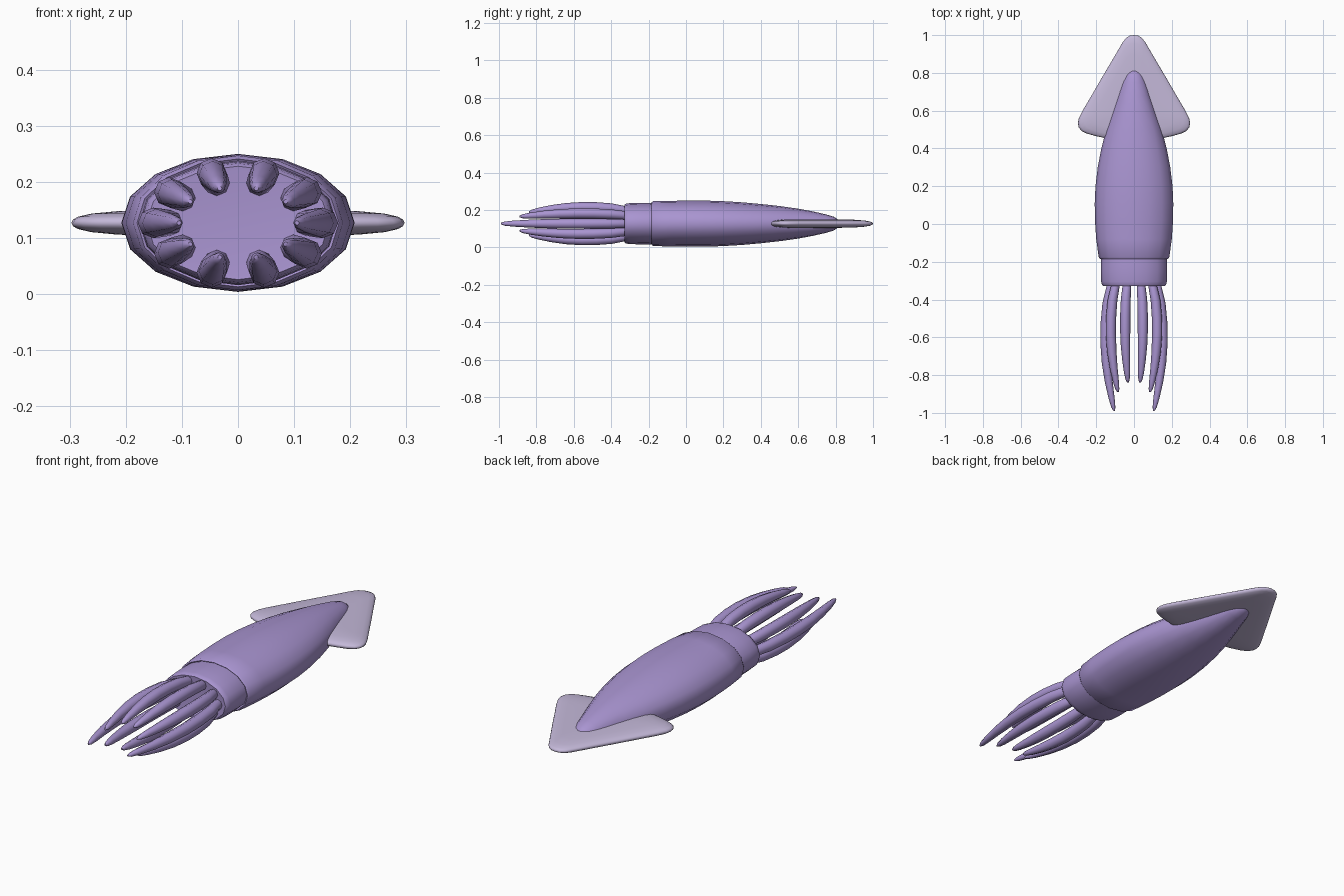
import bpy, bmesh, math
from mathutils import Vector

if "Cube" in bpy.data.objects:
    bpy.data.objects.remove(bpy.data.objects["Cube"])

ZC = 0.127  # height of the long axis


def material(name, rgb):
    m = bpy.data.materials.new(name)
    m.diffuse_color = (*rgb, 1)
    m.use_nodes = True
    m.node_tree.nodes["Principled BSDF"].inputs["Base Color"].default_value = m.diffuse_color
    return m


PURPLE = material("purple skin", (0.40, 0.30, 0.64))
PALE = material("pale fin", (0.55, 0.48, 0.69))


def finish(bm, name, mat, angle=50):
    bmesh.ops.recalc_face_normals(bm, faces=bm.faces)
    me = bpy.data.meshes.new(name)
    bm.to_mesh(me)
    bm.free()
    me.materials.append(mat)
    ob = bpy.data.objects.new(name, me)
    bpy.context.collection.objects.link(ob)
    bpy.ops.object.select_all(action='DESELECT')
    bpy.context.view_layer.objects.active = ob
    ob.select_set(True)
    bpy.ops.object.shade_smooth_by_angle(angle=math.radians(angle))
    return ob


def loft(bm, rings):
    """Skin a list of equal point rings and cap both ends."""
    loops = [[bm.verts.new(p) for p in ring] for ring in rings]
    n = len(loops[0])
    for a, b in zip(loops, loops[1:]):
        for i in range(n):
            j = (i + 1) % n
            bm.faces.new((a[i], a[j], b[j], b[i]))
    bm.faces.new(loops[0])
    bm.faces.new(loops[-1])


def ellipse(x, y, z, rx, rz, n):
    return [Vector((x + rx * math.cos(2 * math.pi * i / n), y,
                    z + rz * math.sin(2 * math.pi * i / n))) for i in range(n)]


def body(name, profile):
    bm = bmesh.new()
    loft(bm, [ellipse(0, y, ZC, rx, rz, 16) for y, rx, rz in profile])
    return finish(bm, name, PURPLE)


# mantle: rows of y, half width, half height
body("mantle", [(-0.178, 0.172, 0.108), (-0.184, 0.180, 0.114), (-0.175, 0.187, 0.120),
                (-0.08, 0.200, 0.122), (0.02, 0.207, 0.123), (0.11, 0.208, 0.123),
                (0.20, 0.204, 0.120), (0.30, 0.192, 0.114), (0.40, 0.173, 0.105),
                (0.50, 0.147, 0.094), (0.60, 0.113, 0.080), (0.68, 0.086, 0.065),
                (0.75, 0.064, 0.049), (0.79, 0.046, 0.037), (0.812, 0.026, 0.022),
                (0.82, 0.006, 0.005)])

# head with softened front rim
body("head", [(-0.328, 0.155, 0.094), (-0.329, 0.163, 0.101), (-0.322, 0.170, 0.106),
              (-0.305, 0.174, 0.109), (-0.25, 0.176, 0.111), (-0.20, 0.175, 0.111),
              (-0.15, 0.170, 0.108)])

# ten arms around the mouth: longest at the sides
# rows of position along the arm, distance from axis, radius
ARM = [(-0.02, 0.78, 0.021), (0.0, 0.81, 0.023), (0.14, 0.94, 0.026), (0.30, 1.0, 0.027),
       (0.45, 1.01, 0.027), (0.62, 0.97, 0.025), (0.77, 0.89, 0.021), (0.90, 0.79, 0.016),
       (0.97, 0.73, 0.011), (1.0, 0.70, 0.004)]
TIPS = [-0.99, -0.89, -0.84]
for k in range(10):
    ang = math.radians(36 * k)
    step = min(k % 5, 5 - k % 5)
    tip = TIPS[step]
    bm = bmesh.new()
    rings = []
    for t, d, r in ARM:
        y = -0.325 + t * (tip + 0.325)
        x = 0.15 * d * math.cos(ang)
        z = ZC + 0.092 * d * math.sin(ang)
        rings.append(ellipse(x, y, z, r, r, 8))
    loft(bm, rings)
    finish(bm, f"arm_{k + 1}", PURPLE, 60)

# tail fin: arrowhead outline puffed up like a thin pillow
half = [(0.022, 0.997), (0.042, 0.985), (0.06, 0.962), (0.115, 0.868), (0.17, 0.775),
        (0.225, 0.680), (0.272, 0.600), (0.292, 0.560), (0.297, 0.535), (0.293, 0.512),
        (0.278, 0.493), (0.25, 0.479), (0.20, 0.465), (0.12, 0.448)]
outline = [(0, 1.0)] + half + [(0, 0.44)] + [(-x, y) for x, y in reversed(half)]
layers = [(0.4, -0.023), (0.72, -0.021), (0.88, -0.0165), (0.96, -0.011), (0.99, -0.006),
          (1.0, 0.0)]
layers += [(s, -z) for s, z in reversed(layers[:-1])]
bm = bmesh.new()
loft(bm, [[Vector((x * s, 0.63 + (y - 0.63) * s, ZC + z)) for x, y in outline]
          for s, z in layers])
finish(bm, "tail_fin", PALE, 70)
